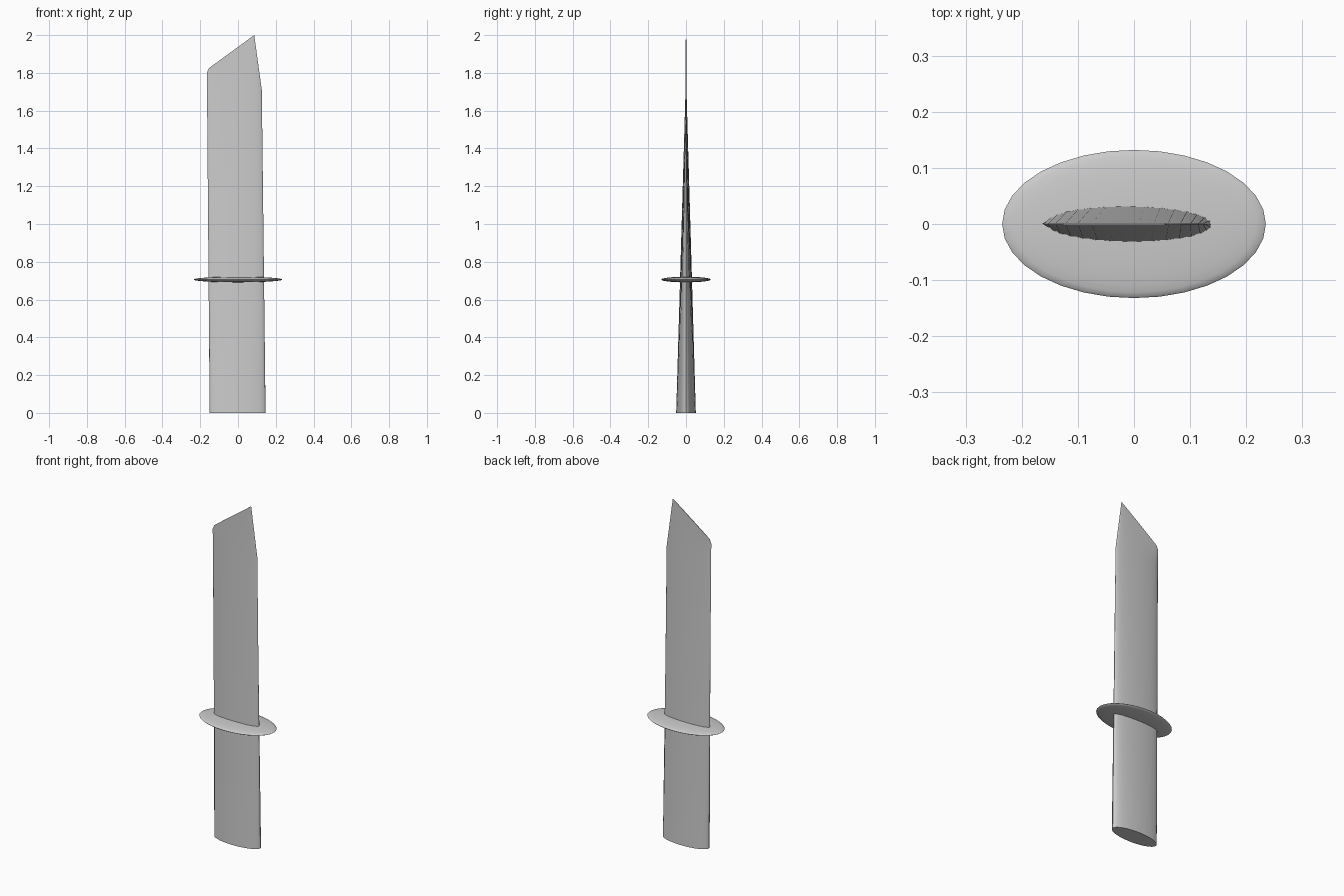
import bpy, bmesh
from math import cos, sin, pi

if "Cube" in bpy.data.objects:
    bpy.data.objects.remove(bpy.data.objects["Cube"])

N = 32


def finish(name, bm, angle):
    bmesh.ops.recalc_face_normals(bm, faces=bm.faces)
    me = bpy.data.meshes.new(name)
    bm.to_mesh(me)
    bm.free()
    ob = bpy.data.objects.new(name, me)
    bpy.context.collection.objects.link(ob)
    bpy.ops.object.select_all(action='DESELECT')
    ob.select_set(True)
    bpy.context.view_layer.objects.active = ob
    bpy.ops.object.shade_smooth_by_angle(angle=angle)
    return ob


# Blade and grip: one elliptical loft, thinning to a flat slanted tip
def ring(bm, x0, x1, depth, z):
    cx, rx = (x0 + x1) / 2, (x1 - x0) / 2
    return [bm.verts.new((cx + rx * cos(2 * pi * i / N), depth * sin(2 * pi * i / N), z))
            for i in range(N)]


def tip_ring(bm, depth):
    verts = []
    for i in range(N):
        a = 2 * pi * i / N
        t = (cos(a) + 1) / 2
        if i == N // 2:                      # clipped corner on the low side
            x, z = -0.165, 1.80
        else:
            x, z = -0.157 + 0.243 * t, 1.823 + 0.177 * t
        verts.append(bm.verts.new((x, depth * sin(a), z)))
    return verts


bm = bmesh.new()
rings = [ring(bm, -0.150, 0.146, 0.052, 0.0),
         ring(bm, -0.164, 0.126, 0.0025, 1.71),
         tip_ring(bm, 0.002)]
for lo, hi in zip(rings, rings[1:]):
    for i in range(N):
        j = (i + 1) % N
        bm.faces.new((lo[i], lo[j], hi[j], hi[i]))
bm.faces.new(rings[0])
# Close the top with strips across the thickness
top = rings[-1]
for i in range(N // 2):
    quad = [top[i], top[i + 1], top[(N - i - 1) % N], top[(N - i) % N]]
    bm.faces.new(list(dict.fromkeys(quad)))
finish("blade", bm, 0.6)

# Guard: flattened lens around the blade
bm = bmesh.new()
bmesh.ops.create_uvsphere(bm, u_segments=32, v_segments=16, radius=1)
for v in bm.verts:
    v.co = (v.co.x * 0.235, v.co.y * 0.132, 0.706 + v.co.z * 0.015)
finish("guard", bm, 0.6)
